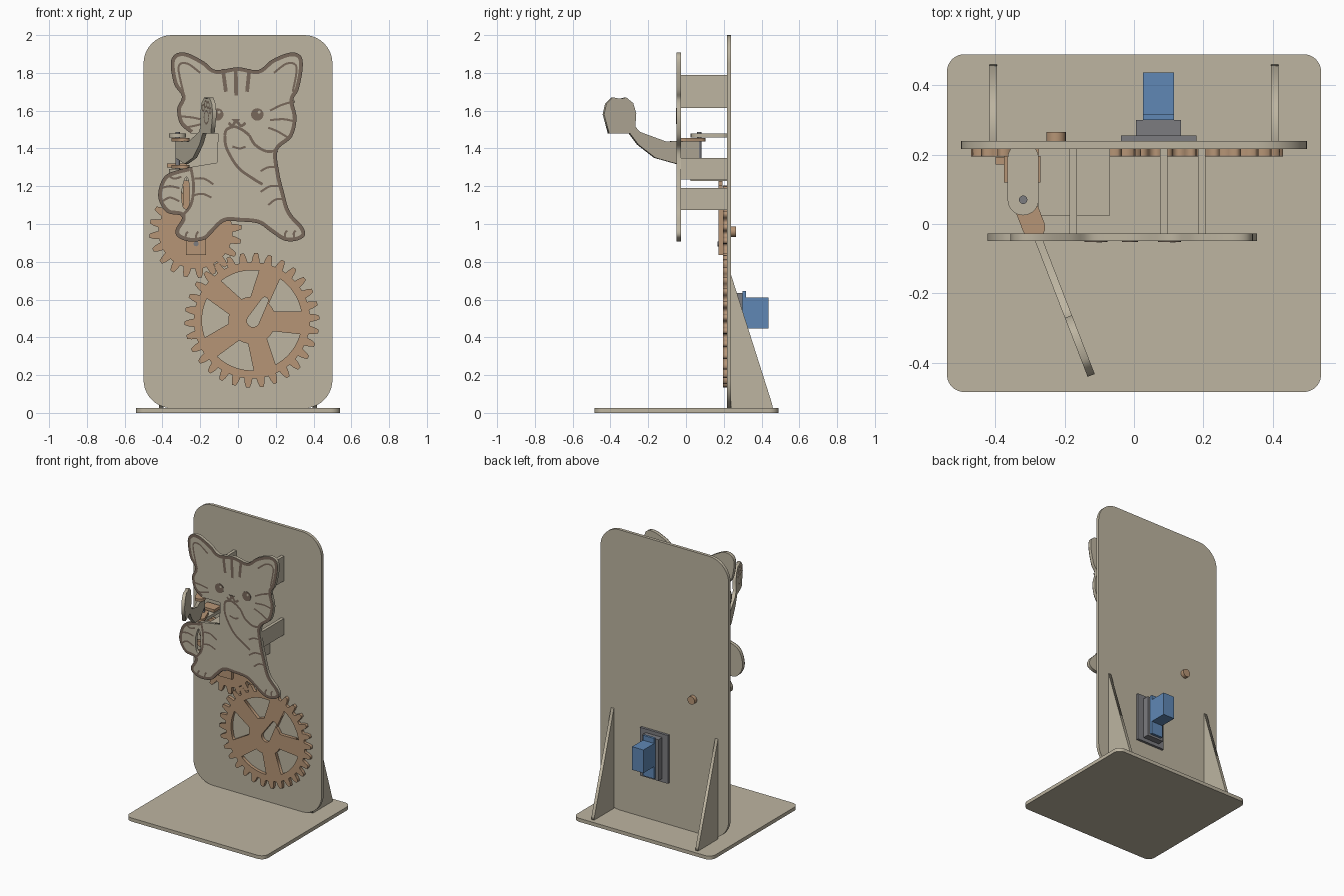
import bpy, bmesh
from math import sin, cos, pi, atan2, radians
from mathutils import Matrix, Vector

if "Cube" in bpy.data.objects:
    bpy.data.objects.remove(bpy.data.objects["Cube"])


def material(name, r, g, b):
    m = bpy.data.materials.new(name)
    m.use_nodes = True
    m.diffuse_color = (r, g, b, 1)
    m.node_tree.nodes["Principled BSDF"].inputs["Base Color"].default_value = (r, g, b, 1)
    return m


BEIGE = material("beige board", .51, .46, .355)
TAN = material("tan wood", .47, .30, .18)
BROWN = material("brown line", .19, .14, .105)
BLUE = material("blue motor", .115, .245, .46)
GREY = material("grey metal", .2, .2, .215)


# ---------- helpers ----------
def upright(origin, direction=(1, 0, 0)):
    """Frame whose local x runs along direction and local y points up."""
    x = Vector(direction).normalized()
    up = Vector((0, 0, 1))
    m = Matrix((x, up, x.cross(up))).transposed().to_4x4()
    m.translation = origin
    return m


def front(y):
    return upright((0, y, 0))


def flat(z):
    return Matrix.Translation((0, 0, z))


def finish(name, bm, mat):
    mesh = bpy.data.meshes.new(name)
    bm.to_mesh(mesh)
    bm.free()
    mesh.materials.append(mat)
    ob = bpy.data.objects.new(name, mesh)
    bpy.context.collection.objects.link(ob)
    return ob


def plate(name, loops, thick, mat, frame):
    """Flat board cut from closed loops; inner loops become holes."""
    curve = bpy.data.curves.new(name, 'CURVE')
    curve.dimensions = '2D'
    curve.fill_mode = 'BOTH'
    curve.extrude = thick / 2
    for loop in loops:
        s = curve.splines.new('POLY')
        s.points.add(len(loop) - 1)
        for p, (x, y) in zip(s.points, loop):
            p.co = (x, y, 0, 1)
        s.use_cyclic_u = True
    helper = bpy.data.objects.new("helper", curve)
    bpy.context.collection.objects.link(helper)
    deps = bpy.context.evaluated_depsgraph_get()
    mesh = bpy.data.meshes.new_from_object(helper.evaluated_get(deps))
    bm = bmesh.new()
    bm.from_mesh(mesh)
    bpy.data.objects.remove(helper)
    bpy.data.curves.remove(curve)
    bpy.data.meshes.remove(mesh)
    bmesh.ops.remove_doubles(bm, verts=bm.verts, dist=1e-5)
    bmesh.ops.recalc_face_normals(bm, faces=bm.faces)
    bm.transform(frame @ flat(thick / 2))
    return finish(name, bm, mat)


def box(name, lo, hi, mat):
    bm = bmesh.new()
    bmesh.ops.create_cube(bm, size=1)
    lo, hi = Vector(lo), Vector(hi)
    bm.transform(Matrix.Translation((lo + hi) / 2) @ Matrix.Diagonal((*(hi - lo), 1)))
    return finish(name, bm, mat)


def arc(c, r, a, b, n=10):
    return [(c[0] + r * cos(a + (b - a) * i / n), c[1] + r * sin(a + (b - a) * i / n))
            for i in range(n + 1)]


def circle(c, r, n=24):
    return arc(c, r, 0, 2 * pi, n)[:-1]


def capsule(p, r, q, s):
    a = atan2(q[1] - p[1], q[0] - p[0])
    return arc(p, r, a + pi / 2, a + 3 * pi / 2) + arc(q, s, a - pi / 2, a + pi / 2)


def rounded(x0, y0, x1, y1, r):
    corners = [(x1 - r, y1 - r), (x0 + r, y1 - r), (x0 + r, y0 + r), (x1 - r, y0 + r)]
    return [p for i, c in enumerate(corners) for p in arc(c, r, i * pi / 2, (i + 1) * pi / 2)]


def smooth(pts, n=5, closed=False):
    """Catmull-Rom curve through a few points."""
    v = [Vector(p) for p in pts]
    v = [v[-1]] + v + v[:2] if closed else [v[0]] + v + [v[-1]]
    out = []
    for a, b, c, d in zip(v, v[1:], v[2:], v[3:]):
        for i in range(n):
            t = i / n
            out.append((b * 2 + (c - a) * t + (a * 2 - b * 5 + c * 4 - d) * t ** 2
                        + (b * 3 - a - c * 3 + d) * t ** 3) / 2)
    return [tuple(p) for p in (out if closed else out + [v[-2]])]


def strokes(name, paths, width, frame, shift=0):
    """Thin painted ribbons along paths, optionally shifted to one side."""
    bm = bmesh.new()
    for path in paths:
        p = [Vector(q) for q in path]
        rows = []
        for i, q in enumerate(p):
            t = (p[min(i + 1, len(p) - 1)] - p[max(i - 1, 0)]).normalized()
            side = Vector((t.y, -t.x))
            rows.append([bm.verts.new((*(q + side * (shift + k * width / 2)), 0)) for k in (-1, 1)])
        for a, b in zip(rows, rows[1:]):
            bm.faces.new((a[0], a[1], b[1], b[0]))
    bm.transform(frame)
    return finish(name, bm, BROWN)


def gear(teeth, module, c, phase):
    pitch, step, pts = teeth * module / 2, 2 * pi / teeth, []
    for i in range(teeth):
        for k, h in ((-.34, -1.2), (-.25, 0), (-.13, 1), (.13, 1), (.25, 0), (.34, -1.2)):
            a, r = phase + (i + k) * step, pitch + h * module
            pts.append((c[0] + r * cos(a), c[1] + r * sin(a)))
    return pts


# ---------- stand ----------
T = .022
plate("base", [rounded(-.54, -.485, .54, .49, .05)], .025, BEIGE, flat(0))
plate("back_panel", [rounded(-.5, .025, .5, 2, .15)], T, BEIGE, front(.239))
for side, x in (("right", -.417), ("left", .395)):
    plate(side + "_support_fin", [[(.239, .025), (.46, .025), (.455, .05), (.239, .73)]],
          T, BEIGE, upright((x, 0, 0), (0, 1, 0)))

# ---------- motor ----------
box("motor_mount", (-.037, .239, .32), (.18, .256, .66), GREY)
box("motor_flange", (.006, .256, .345), (.135, .3, .635), GREY)
box("motor_tab", (.026, .3, .36), (.115, .317, .645), BLUE)
box("motor_body", (.026, .3, .447), (.115, .437, .61), BLUE)

# ---------- gears ----------
BIG, SMALL = (.074, .49), (-.225, .96)
mesh_angle = atan2(SMALL[1] - BIG[1], SMALL[0] - BIG[0])
windows = []
for i in range(5):
    mid = radians(105 + 72 * i)
    windows.append(arc(BIG, .265, mid - .4, mid + .4) + arc(BIG, .125, mid + .2, mid - .2))
horn_hole = capsule((.08, .487), .033, (.142, .595), .018)
plate("large_gear", [gear(30, .0223, BIG, mesh_angle), horn_hole] + windows, T, TAN, front(.217))
plate("small_gear", [gear(20, .0223, SMALL, mesh_angle + pi + pi / 20)], T, TAN, front(.217))
plate("gear_axle", [circle(SMALL, .028)], .08, TAN, front(.265))
box("crank_block", (-.275, .172, .835), (-.17, .196, 1.08), TAN)
plate("crank_bolt", [circle((-.222, .895), .013)], .006, GREY, front(.172))
box("push_rod", (-.29, .172, 1.08), (-.25, .194, 1.23), TAN)
box("push_bar", (-.4, .172, 1.2), (-.11, .194, 1.225), TAN)

# ---------- cat board ----------
outline = smooth([
    (-.25, 1.48), (-.306, 1.53), (-.322, 1.61), (-.297, 1.675), (-.338, 1.74), (-.356, 1.85),
    (-.33, 1.9), (-.27, 1.905), (-.18, 1.86), (-.116, 1.815), (0, 1.83), (.106, 1.815),
    (.18, 1.87), (.275, 1.907), (.333, 1.89), (.342, 1.82), (.32, 1.71), (.292, 1.655),
    (.31, 1.56), (.285, 1.46), (.21, 1.39), (.217, 1.28), (.24, 1.18), (.275, 1.065),
    (.34, .99), (.354, .94), (.31, .912), (.243, .913), (.17, .96), (.106, 1.003), (.01, 1.013),
    (-.07, 1.013), (-.13, .96), (-.175, .918), (-.254, .907), (-.317, .93), (-.33, .97),
    (-.296, 1.04), (-.375, 1.06), (-.42, 1.13), (-.412, 1.21), (-.37, 1.267), (-.26, 1.3)])
tail_gap = smooth([(-.29, 1.09), (-.262, 1.09), (-.258, 1.2), (-.275, 1.25), (-.298, 1.17)], closed=True)
plate("cat_board", [outline + [(-.11, 1.325), (-.106, 1.48)], tail_gap], T, BEIGE, front(-.027))
PAINT = front(-.0515)
strokes("cat_outline", [outline], .02, PAINT, .01)
strokes("forehead_stripes", [[(x, 1.82), (x * .8, z)] for x, z in
                             ((-.08, 1.7), (-.012, 1.68), (.06, 1.7))], .02, PAINT)
body_lines = [
    [(-.25, 1.3), (-.235, 1.2), (-.25, 1.1), (-.3, 1.04)],
    [(-.07, 1.47), (-.06, 1.4), (0, 1.3), (.08, 1.24), (.13, 1.21)],
    [(.06, 1.47), (.09, 1.42), (.15, 1.385), (.21, 1.39)],
    [(-.07, 1.47), (-.06, 1.5), (-.02, 1.515), (.02, 1.5), (.06, 1.47)],
    [(-.05, 1.535), (-.03, 1.52), (-.01, 1.545), (.015, 1.52), (.04, 1.535)]]
strokes("body_lines", [smooth(p) for p in body_lines], .015, PAINT)
fine = [
    # ear linings
    [(-.29, 1.7), (-.315, 1.83), (-.27, 1.85), (-.2, 1.8)], [(.29, 1.7), (.31, 1.83), (.26, 1.85), (.19, 1.8)],
    # whiskers and cheek stripes
    [(.17, 1.6), (.23, 1.63), (.3, 1.65)], [(.17, 1.55), (.24, 1.555), (.29, 1.545)],
    [(.16, 1.51), (.21, 1.49), (.26, 1.46)], [(-.31, 1.57), (-.25, 1.565), (-.2, 1.555)],
    [(-.28, 1.51), (-.23, 1.52), (-.19, 1.53)],
    # flank stripes
    [(.21, 1.3), (.16, 1.3), (.12, 1.28)], [(.23, 1.2), (.17, 1.2), (.12, 1.17)],
    [(.25, 1.13), (.2, 1.13), (.16, 1.1)], [(-.23, 1.24), (-.18, 1.24), (-.13, 1.21)],
    [(-.24, 1.15), (-.19, 1.16), (-.14, 1.14)],
    # paw stripe and toes
    [(-.03, 1.41), (.01, 1.4), (.04, 1.41)],
    [(.25, .92), (.25, .95), (.26, .965)], [(.3, .92), (.295, .95), (.305, .965)],
    [(-.28, .915), (-.275, .945), (-.265, .96)], [(-.225, .915), (-.22, .945), (-.21, .96)],
    # tail rings
    [(-.4, 1.12), (-.36, 1.14), (-.31, 1.12)], [(-.405, 1.19), (-.36, 1.2), (-.31, 1.19)],
    [(-.37, 1.26), (-.34, 1.24), (-.3, 1.25)]]
strokes("fur_lines", [smooth(p) for p in fine], .011, PAINT)
for name, x in (("right_eye", -.11), ("left_eye", .102)):
    plate(name, [circle((x, 1.58), .033)], .003, BROWN, front(-.049))
    plate(name + "_glint", [circle((x + .01, 1.592), .008, 12)], .001, BEIGE, front(-.052))
plate("nose", [[(-.035, 1.555), (.012, 1.555), (-.011, 1.53)]], .003, BROWN, front(-.049))

# ---------- spacers between cat and panel ----------
for name, x, low, high in (("left_ear", .185, 1.615, 1.79), ("left_flank", .185, 1.235, 1.35),
                           ("right_ear", -.186, 1.615, 1.73), ("belly", .075, 1.075, 1.19)):
    box(name + "_spacer", (x, -.027, low), (x + T, .217, high), BEIGE)
box("linkage_shelf", (-.275, .025, 1.228), (-.07, .217, 1.25), BEIGE)

# ---------- waving arm and its hinge ----------
PIVOT = (-.32, .07)
DIR = Vector((.361, -.932))
for name, z in (("upper", 1.457), ("lower", 1.27)):
    plate(name + "_bracket", [capsule(PIVOT, .045, (-.32, .19), .045)], T, BEIGE, flat(z))
tip = Vector(PIVOT) + DIR * .085
for name, z in (("upper", 1.436), ("lower", 1.293)):
    plate(name + "_hinge_link", [capsule(PIVOT, .033, tip, .033)], .02, TAN, flat(z))
box("rear_hinge_link", (-.375, .12, 1.3), (-.27, .196, 1.32), TAN)
plate("hinge_pin", [circle(PIVOT, .012)], .225, GREY, flat(1.262))

arm_side = [(.07, 1.44), (-.03, 1.44), (-.11, 1.437), (-.246, 1.487), (-.272, 1.515),
            (-.267, 1.585), (-.283, 1.64), (-.32, 1.67), (-.35, 1.663), (-.39, 1.67), (-.425, 1.635),
            (-.437, 1.58), (-.41, 1.48), (-.3, 1.48), (-.255, 1.42), (-.165, 1.35), (-.05, 1.318), (.07, 1.35)]
along = [((PIVOT[1] - y) / -DIR.y, z) for y, z in arm_side]
arm_frame = upright((*PIVOT, 0), (DIR.x, DIR.y, 0))
plate("waving_arm", [along], T, BEIGE, arm_frame @ flat(-T / 2))
pads = [(.41, 1.615, .017), (.445, 1.635, .017), (.48, 1.63, .017), (.51, 1.6, .015), (.455, 1.565, .034)]
strokes("paw_pads", [arc((s, z), r, 0, 2 * pi, 14) for s, z, r in pads], .009,
        arm_frame @ flat(T / 2 + .002))
